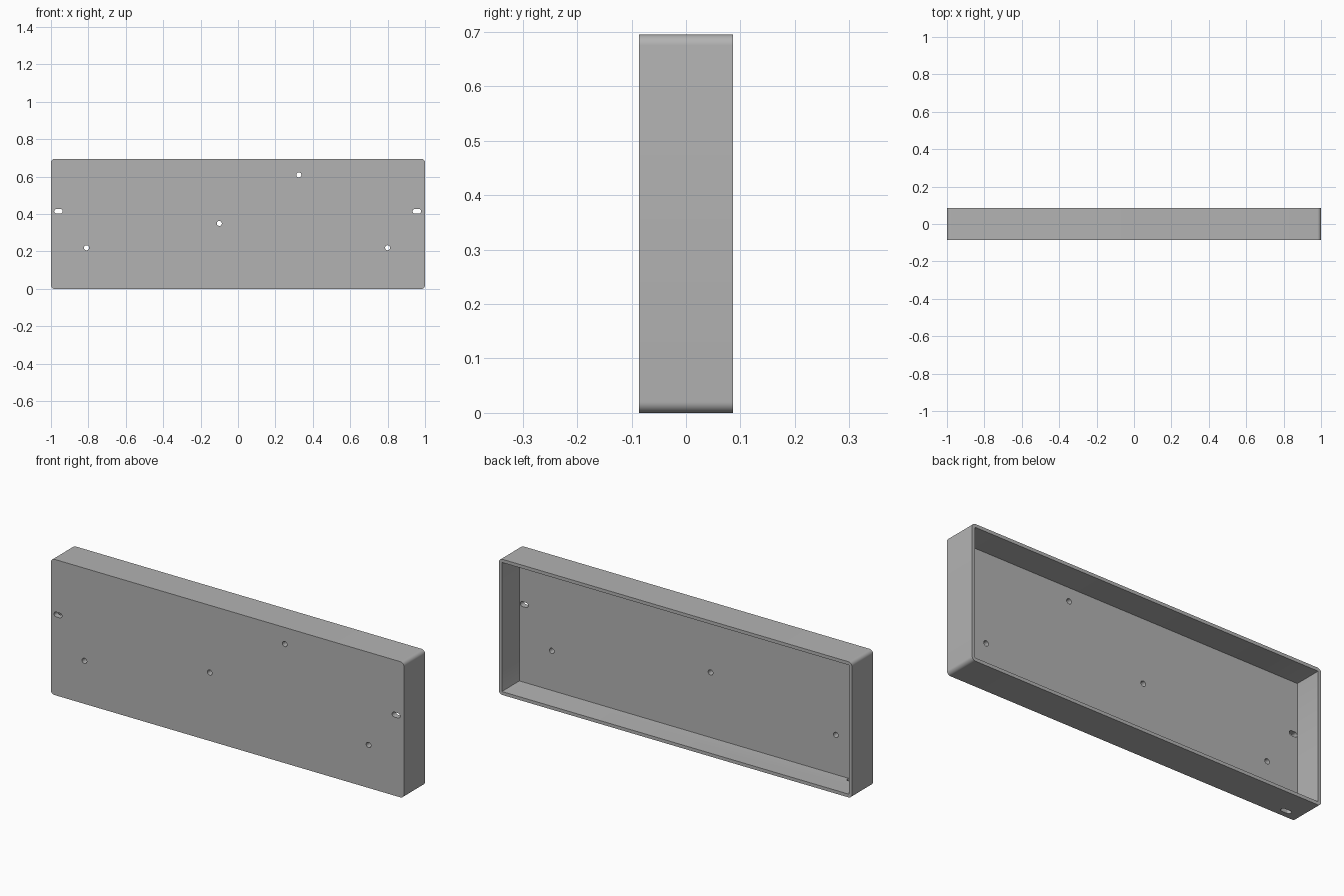
import bpy, bmesh, math
from mathutils import Matrix, Vector

cube = bpy.data.objects.get("Cube")
if cube:
    bpy.data.objects.remove(cube, do_unlink=True)

LENGTH, DEPTH, HEIGHT = 2.0, 0.172, 0.695
WALL, PANEL, CORNER = 0.017, 0.03, 0.02
FRONT, BACK = -DEPTH / 2, DEPTH / 2

grey = bpy.data.materials.new("plain grey")
grey.use_nodes = True
colour = (0.45, 0.45, 0.45, 1)
grey.diffuse_color = colour
grey.node_tree.nodes["Principled BSDF"].inputs["Base Color"].default_value = colour


def rounded_prism(name, centre, width, height, radius, length, upright=False, steps=8):
    """Rounded rectangle extruded along y, or along z when upright."""
    bm = bmesh.new()
    points = []
    for quarter, (sx, sz) in enumerate([(1, 1), (-1, 1), (-1, -1), (1, -1)]):
        for i in range(steps + 1):
            a = (quarter + i / steps) * math.pi / 2
            points.append((sx * (width / 2 - radius) + radius * math.cos(a), -length / 2,
                           sz * (height / 2 - radius) + radius * math.sin(a)))
    face = bm.faces.new([bm.verts.new(p) for p in points])
    ext = bmesh.ops.extrude_face_region(bm, geom=[face])
    moved = [v for v in ext["geom"] if isinstance(v, bmesh.types.BMVert)]
    bmesh.ops.translate(bm, vec=(0, length, 0), verts=moved)
    bmesh.ops.remove_doubles(bm, verts=bm.verts, dist=0.00001)
    if upright:
        bm.transform(Matrix.Rotation(math.pi / 2, 4, "X"))
    bm.transform(Matrix.Translation(Vector(centre)))
    bmesh.ops.recalc_face_normals(bm, faces=bm.faces)
    mesh = bpy.data.meshes.new(name)
    bm.to_mesh(mesh)
    bm.free()
    obj = bpy.data.objects.new(name, mesh)
    bpy.context.collection.objects.link(obj)
    return obj


# Shallow enclosure, closed at the front and open at the back
tray = rounded_prism("tray", (0, 0, HEIGHT / 2), LENGTH, HEIGHT, CORNER, DEPTH)
tray.data.materials.append(grey)

cutters = []

# Inner cavity
cavity_start = FRONT + PANEL
cavity_end = BACK + 0.1
cutters.append(rounded_prism("cavity_cutter", (0, (cavity_start + cavity_end) / 2, HEIGHT / 2),
                             LENGTH - 2 * WALL, HEIGHT - 2 * WALL, 0.002,
                             cavity_end - cavity_start, steps=2))

# Round screw holes through the front panel
for x, z in [(-0.81, 0.22), (-0.1, 0.35), (0.325, 0.61), (0.8, 0.22)]:
    cutters.append(rounded_prism("hole_cutter", (x, FRONT, z), 0.027, 0.027, 0.0135, 0.1))

# Hanging slots near both ends of the front panel
for x in (-0.96, 0.956):
    cutters.append(rounded_prism("slot_cutter", (x, FRONT, 0.415), 0.045, 0.025, 0.0124, 0.1))

# Cable slot through the bottom wall
cutters.append(rounded_prism("cable_slot_cutter", (-0.91, -0.046, 0),
                             0.055, 0.025, 0.0124, 0.08, upright=True))

# Apply the cuts one after another
bpy.ops.object.select_all(action="DESELECT")
bpy.context.view_layer.objects.active = tray
tray.select_set(True)
for cutter in cutters:
    cutter.hide_render = True
    mod = tray.modifiers.new("cut", "BOOLEAN")
    mod.operation = "DIFFERENCE"
    mod.solver = "EXACT"
    mod.object = cutter
    bpy.ops.object.modifier_apply(modifier=mod.name)
    bpy.data.objects.remove(cutter, do_unlink=True)

bpy.ops.object.shade_smooth_by_angle(angle=math.radians(30))
